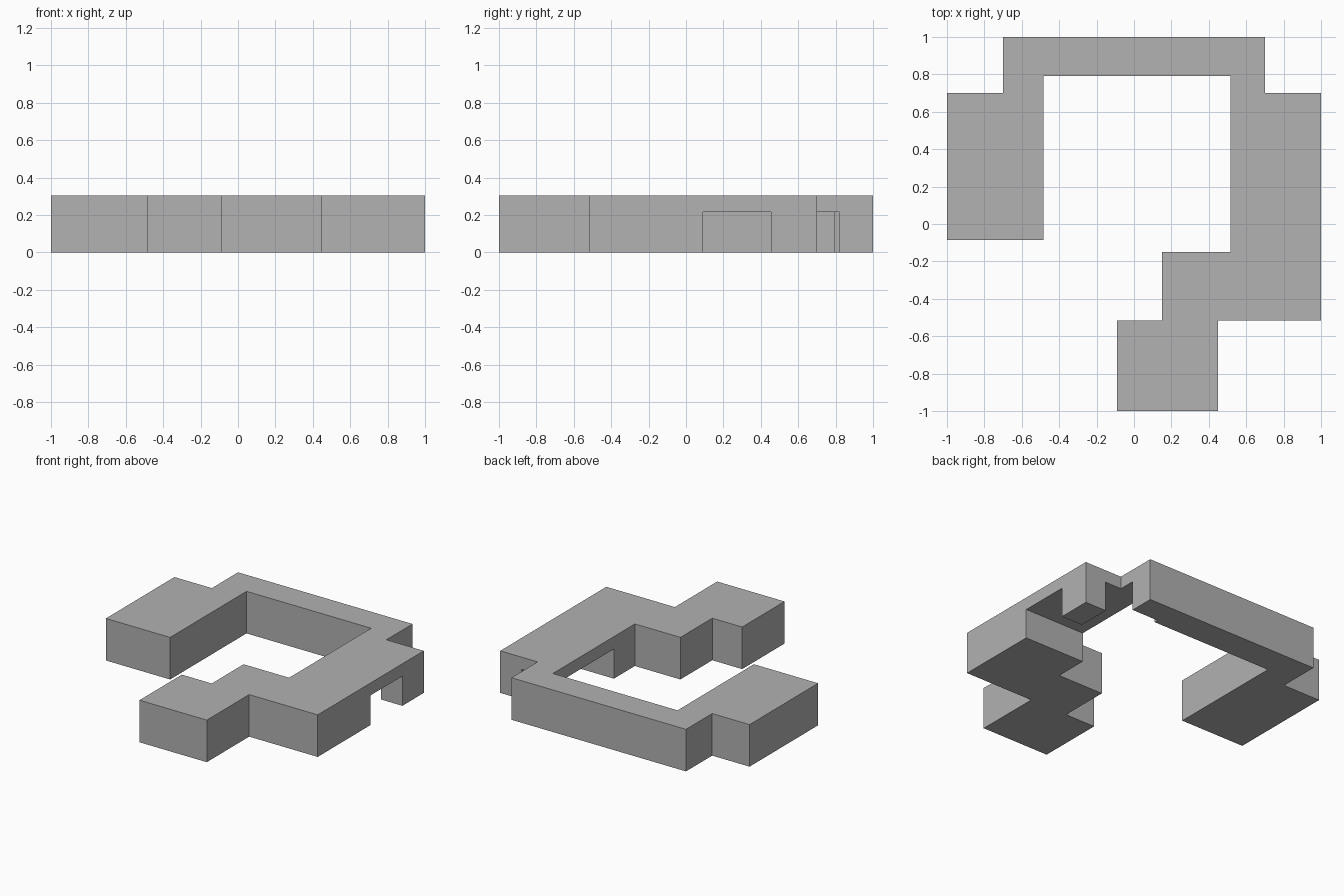
import bpy
import bmesh

cube = bpy.data.objects.get("Cube")
if cube:
    bpy.data.objects.remove(cube, do_unlink=True)

HEIGHT = 0.305
CEILING = 0.215

grey = bpy.data.materials.new("mid grey")
grey.use_nodes = True
grey.diffuse_color = (0.445, 0.445, 0.445, 1)
grey.node_tree.nodes["Principled BSDF"].inputs["Base Color"].default_value = grey.diffuse_color


def prism(name, outline, bottom, top):
    """Extrude a flat outline straight up into a solid."""
    bm = bmesh.new()
    face = bm.faces.new([bm.verts.new((x, y, bottom)) for x, y in outline])
    up = bmesh.ops.extrude_face_region(bm, geom=[face], use_keep_orig=True)
    for v in up["geom"]:
        if isinstance(v, bmesh.types.BMVert):
            v.co.z = top
    bmesh.ops.recalc_face_normals(bm, faces=bm.faces)
    mesh = bpy.data.meshes.new(name)
    bm.to_mesh(mesh)
    bm.free()
    mesh.materials.append(grey)
    obj = bpy.data.objects.new(name, mesh)
    bpy.context.collection.objects.link(obj)
    return obj


# Stepped hook-shaped block
block = prism("hooked_block", [
    (-0.09, -1), (0.45, -1), (0.45, -0.515), (1, -0.515), (1, 0.70),
    (0.70, 0.70), (0.70, 1), (-0.70, 1), (-0.70, 0.70), (-1, 0.70),
    (-1, -0.085), (-0.485, -0.085), (-0.485, 0.79), (0.515, 0.79),
    (0.515, -0.15), (0.15, -0.15), (0.15, -0.515), (-0.09, -0.515),
], 0, HEIGHT)

# Passage under the long arm, leaving a corner pillar standing
passage = prism("passage_cutter", [
    (0.485, 0.09), (1.1, 0.09), (1.1, 0.455), (0.83, 0.455),
    (0.83, 0.82), (0.485, 0.82),
], -0.1, CEILING)
passage.hide_render = True

cut = block.modifiers.new("passage", "BOOLEAN")
cut.operation = "DIFFERENCE"
cut.solver = "EXACT"
cut.object = passage

# Bake the cut and drop the helper
bpy.context.view_layer.objects.active = block
block.select_set(True)
bpy.ops.object.modifier_apply(modifier=cut.name)
bpy.data.objects.remove(passage, do_unlink=True)
